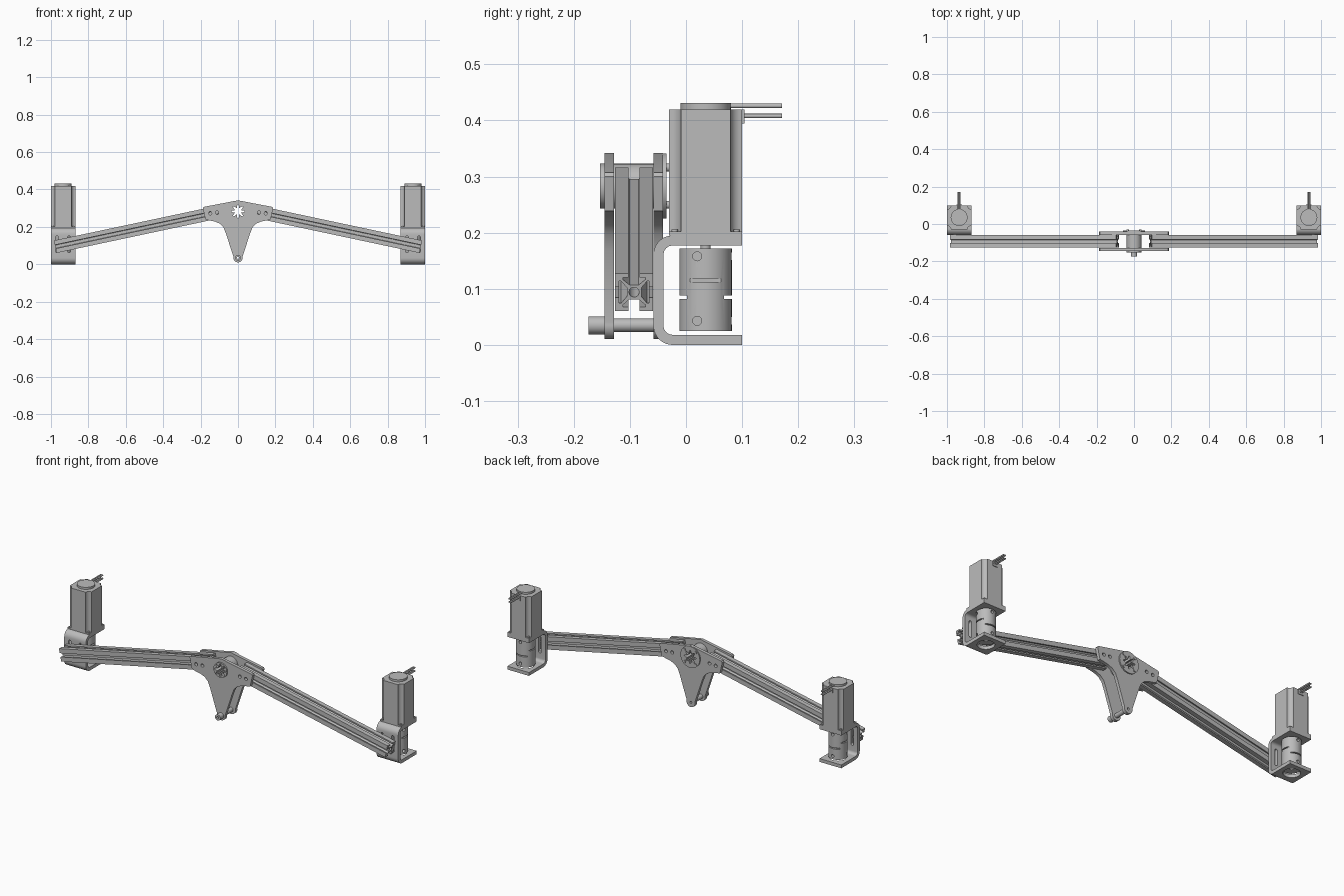
import bpy, bmesh
from math import sin, cos, pi, radians
from mathutils import Matrix, Vector

old = bpy.data.objects.get("Cube")
if old:
    bpy.data.objects.remove(old)

grey = bpy.data.materials.new("machined_grey")
grey.use_nodes = True
grey.diffuse_color = (0.5, 0.5, 0.5, 1)
grey.node_tree.nodes["Principled BSDF"].inputs["Base Color"].default_value = (0.5, 0.5, 0.5, 1)
parts = []


def frame(x_axis, y_axis, z_axis):
    return Matrix((x_axis, y_axis, z_axis)).transposed().to_4x4()


UP = Matrix.Identity(4)                                   # profile in xy, depth along z
FRONT = frame((1, 0, 0), (0, 0, 1), (0, -1, 0))           # profile in xz, depth along y
SIDE = frame((0, 1, 0), (0, 0, 1), (1, 0, 0))             # profile in yz, depth along x


def circle(r, cx=0, cy=0, n=32, start=0, sweep=2 * pi, closed=True):
    steps = n if closed else n - 1
    return [(cx + r * cos(start + sweep * i / steps), cy + r * sin(start + sweep * i / steps))
            for i in range(n)]


def slab(name, loops, depth, at=(0, 0, 0), axes=UP, keep=True):
    """Extrude an outline, with optional hole loops, centred on its depth."""
    curve = bpy.data.curves.new(name, 'CURVE')
    curve.dimensions, curve.fill_mode, curve.extrude = '2D', 'BOTH', depth / 2
    for loop in loops:
        s = curve.splines.new('POLY')
        s.points.add(len(loop) - 1)
        for p, (x, y) in zip(s.points, loop):
            p.co = (x, y, 0, 1)
        s.use_cyclic_u = True
    tmp = bpy.data.objects.new(name, curve)
    mesh = bpy.data.meshes.new_from_object(tmp)
    bpy.data.objects.remove(tmp)
    bm = bmesh.new()
    bm.from_mesh(mesh)
    bmesh.ops.remove_doubles(bm, verts=bm.verts, dist=1e-5)
    bm.transform(Matrix.Translation(at) @ axes)
    bmesh.ops.recalc_face_normals(bm, faces=bm.faces)
    bm.to_mesh(mesh)
    bm.free()
    mesh.materials.clear()
    mesh.materials.append(grey)
    ob = bpy.data.objects.new(name, mesh)
    bpy.context.scene.collection.objects.link(ob)
    if keep:
        parts.append(ob)
    return ob


def rod(name, r, depth, at, axes=UP, bore=0, keep=True):
    loops = [circle(r)] + ([circle(bore)] if bore else [])
    return slab(name, loops, depth, at, axes, keep)


def box(name, size, at, keep=True):
    x, y, z = size
    return slab(name, [[(-x/2, -y/2), (x/2, -y/2), (x/2, y/2), (-x/2, y/2)]], z, at, UP, keep)


def cut(ob, cutters):
    for c in cutters:
        m = ob.modifiers.new("cut", 'BOOLEAN')
        m.operation, m.solver, m.object = 'DIFFERENCE', 'EXACT', c
    bpy.context.view_layer.update()
    mesh = bpy.data.meshes.new_from_object(ob.evaluated_get(bpy.context.evaluated_depsgraph_get()))
    ob.modifiers.clear()
    ob.data = mesh
    for c in cutters:
        bpy.data.objects.remove(c)


# --- Central pair of plates with bolt holes and a lobed bore
HUB = 0.283
half = [(0.183, 0.307), (0.188, 0.300), (0.174, 0.239), (0.125, 0.229), (0.098, 0.218),
        (0.078, 0.198), (0.066, 0.168)]
tip = circle(0.025, 0, 0.035, 16, radians(15), -radians(210), False)
outline = [(0, 0.342)] + half + tip + [(-x, z) for x, z in reversed(half)]
star = [((0.027 + 0.009 * cos(8 * t)) * cos(t), (0.027 + 0.009 * cos(8 * t)) * sin(t))
        for t in [2 * pi * i / 96 for i in range(96)]]
holes = [circle(0.009, s * x, z, 16) for s in (-1, 1) for x, z in ((0.112, 0.276), (0.149, 0.273))]
bore = [(x, z + HUB) for x, z in star]
for name, y in (("front_plate", -0.1365), ("back_plate", -0.0495)):
    slab(name, [outline, bore, circle(0.012, 0, 0.035)] + holes, 0.017, (0, y, 0), FRONT)

# --- Hub between the plates with its two flanges
slab("hub_sleeve", [circle(0.040), star], 0.07, (0, -0.093, HUB), FRONT)
slab("front_flange", [circle(0.040, n=48), star], 0.008, (0, -0.149, HUB), FRONT)
slab("back_flange", [circle(0.058, n=48), star], 0.006, (0, -0.038, HUB), FRONT)
for i in range(4):
    a = pi / 4 + i * pi / 2
    rod("flange_screw", 0.007, 0.005, (0.047 * cos(a), -0.033, HUB + 0.047 * sin(a)), FRONT)

# --- Pivot pin at the lower tips
rod("pivot_pin", 0.012, 0.115, (0, -0.0985, 0.035), FRONT, 0.006)
rod("pivot_collar", 0.016, 0.030, (0, -0.159, 0.035), FRONT, 0.006)

# --- Slotted extrusion profile, one side turned four times
H = 0.034
lower = [(H, -H), (H, -0.010), (H - 0.007, -0.010), (H - 0.007, -0.020), (0.023, -0.020),
         (0.013, -0.008)]
edge = lower + [(x, -y) for x, y in reversed(lower[1:])]
rail = []
for k in range(4):
    c, s = (1, 0, -1, 0)[k], (0, 1, 0, -1)[k]
    rail += [(c * x - s * y, s * x + c * y) for x, y in edge]

for side, s in (("left", 1), ("right", -1)):
    # Arm running from the hub down to the bracket
    inner, outer = Vector((s * 0.088, -0.0925, 0.283)), Vector((s * 0.977, -0.0925, 0.094))
    d = (outer - inner).normalized()
    axes = frame((0, 1, 0), d.cross(Vector((0, 1, 0))), d)
    slab(side + "_arm", [rail, circle(0.009, n=24)], (outer - inner).length,
         (inner + outer) / 2, axes)

    X, Y = s * 0.935, 0.035

    # C-shaped bracket open to the back
    R, T, top, back, front = 0.034, 0.018, 0.195, 0.1, -0.058
    shape = [(back, 0)] + circle(R, front + R, R, 9, -pi/2, -pi/2, False)
    shape += circle(R, front + R, top - R, 9, pi, -pi/2, False) + [(back, top), (back, top - T)]
    shape += circle(R - T, front + R, top - R, 9, pi/2, pi/2, False)
    shape += circle(R - T, front + R, R, 9, pi, pi/2, False) + [(back, T)]
    bracket = slab(side + "_bracket", [shape], 0.13, (X, 0, 0), SIDE)
    slot = circle(0.008, 0, 0.037, 12, 0, pi, False) + circle(0.008, 0, -0.037, 12, pi, pi, False)
    cutters = [slab("slot_cutter", [slot], 0.06, (X + dx, -0.05, 0.107), FRONT, False)
               for dx in (-0.032, 0.032)]
    cutters += [rod("base_cutter", 0.042, 0.05, (X, Y, 0), UP, 0, False),
                rod("shaft_cutter", 0.022, 0.05, (X, Y, top - T / 2), UP, 0, False)]
    cut(bracket, cutters)

    # Motor: thin flange, grooved body, end cap, screws
    box(side + "_motor_flange", (0.13, 0.13, 0.007), (X, Y, 0.1985))
    body = []
    for k in range(4):
        a = pi / 4 + k * pi / 2
        cx, cy = 0.065 * 2 ** 0.5 * cos(a), 0.065 * 2 ** 0.5 * sin(a)
        body += circle(0.021, cx, cy, 7, a - pi / 2 - pi / 4 - pi / 2 + pi / 2, -pi / 2, False)
        rod(side + "_flange_screw", 0.006, 0.004, (X + cx * 0.85, Y + cy * 0.85, 0.204))
    slab(side + "_motor_body", [body], 0.218, (X, Y, 0.311))
    rod(side + "_motor_cap", 0.045, 0.011, (X, Y, 0.4255))

    # Cable exit and leads
    box(side + "_cable_boss", (0.03, 0.006, 0.025), (X, 0.101, 0.407))
    for dx in (-0.0045, 0.0045):
        for z in (0.408, 0.426):
            rod(side + "_lead", 0.004, 0.095, (X + dx, 0.1235, z), FRONT)

    # Shaft and slit flexible coupler
    rod(side + "_shaft", 0.009, 0.04, (X, Y, 0.182))
    coupler = rod(side + "_coupler", 0.047, 0.147, (X, Y, 0.0985), UP, 0.012)
    cutters = []
    for k in (-1, 1):
        cutters += [box("slit_cutter", (0.04, 0.1, 0.006), (X + k * 0.058, Y, 0.115), False),
                    box("slit_cutter", (0.1, 0.04, 0.006), (X, Y + k * 0.053, 0.085), False)]
    for z in (0.043, 0.158):
        cutters += [rod("set_screw_cutter", 0.008, 0.03, (X + s * 0.044, Y - 0.015, z), SIDE, 0, False),
                    rod("set_screw_cutter", 0.008, 0.03, (X, Y + 0.044, z), FRONT, 0, False)]
    cut(coupler, cutters)

# --- Smooth round surfaces, keep edges crisp
bpy.ops.object.select_all(action='DESELECT')
for ob in parts:
    ob.select_set(True)
bpy.context.view_layer.objects.active = parts[0]
bpy.ops.object.shade_smooth_by_angle(angle=radians(30))
